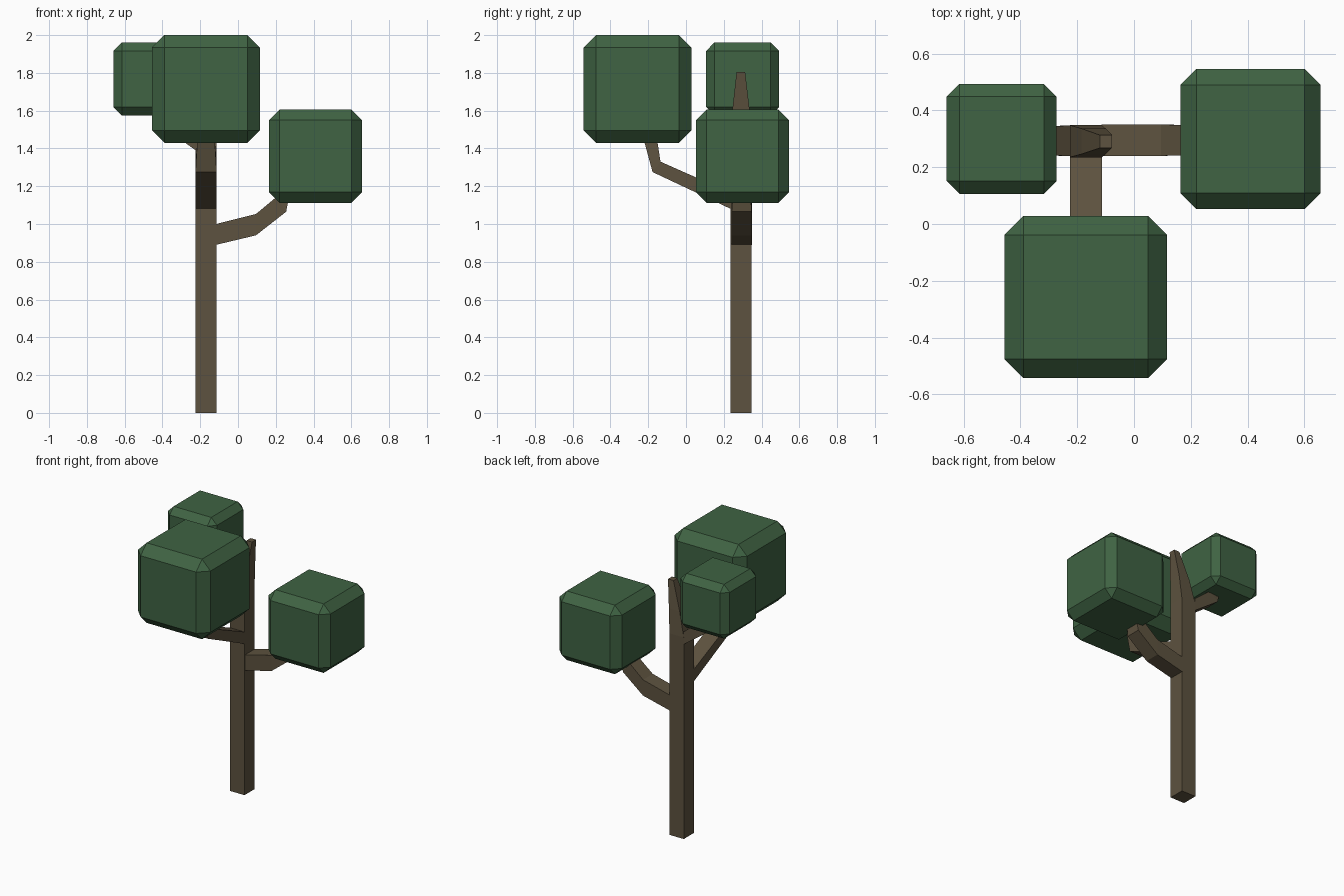
import bpy, bmesh

if "Cube" in bpy.data.objects:
    bpy.data.objects.remove(bpy.data.objects["Cube"])


def material(name, rgb):
    m = bpy.data.materials.new(name)
    m.diffuse_color = (*rgb, 1)
    m.use_nodes = True
    m.node_tree.nodes["Principled BSDF"].inputs["Base Color"].default_value = m.diffuse_color
    return m


BARK = material("bark", (0.11, 0.085, 0.05))
LEAF = material("leaf", (0.05, 0.125, 0.056))


def finish(name, bm, mat):
    bmesh.ops.recalc_face_normals(bm, faces=bm.faces[:])
    me = bpy.data.meshes.new(name)
    bm.to_mesh(me)
    bm.free()
    me.materials.append(mat)
    ob = bpy.data.objects.new(name, me)
    bpy.context.collection.objects.link(ob)
    return ob


def loft(name, rings):
    """Skin a list of four-point rings and cap both ends."""
    bm = bmesh.new()
    loops = [[bm.verts.new(p) for p in r] for r in rings]
    for a, b in zip(loops, loops[1:]):
        for i in range(4):
            j = (i + 1) % 4
            bm.faces.new((a[i], a[j], b[j], b[i]))
    bm.faces.new(loops[0])
    bm.faces.new(loops[-1])
    return finish(name, bm, BARK)


def branch(name, axis, mid, sections):
    """Each section: lower (u, z), upper (u, z), half width."""
    rings = []
    for (u0, z0), (u1, z1), w in sections:
        pts = [(u0, mid - w, z0), (u0, mid + w, z0), (u1, mid + w, z1), (u1, mid - w, z1)]
        rings.append([(u, v, z) if axis == 'x' else (v, u, z) for u, v, z in pts])
    loft(name, rings)


def foliage(name, centre, size, bevel):
    """Cube with a single flat chamfer."""
    bm = bmesh.new()
    bmesh.ops.create_cube(bm, size=size)
    bmesh.ops.bevel(bm, geom=bm.edges[:], offset=bevel, segments=1, affect='EDGES')
    finish(name, bm, LEAF).location = centre


# trunk with a leaning, tapered tip: (x0, x1, y0, y1, z)
loft("trunk", [[(x0, y0, z), (x1, y0, z), (x1, y1, z), (x0, y1, z)] for x0, x1, y0, y1, z in (
    (-0.226, -0.113, 0.235, 0.348, 0),
    (-0.226, -0.113, 0.235, 0.348, 1.44),
    (-0.185, -0.1, 0.246, 0.336, 1.61),
    (-0.12, -0.077, 0.268, 0.313, 1.805))])

# branches
branch("right_branch", 'x', 0.295, [
    ((-0.115, 0.89), (-0.115, 1.0), 0.055),
    ((0.095, 0.94), (0.095, 1.053), 0.055),
    ((0.255, 1.065), (0.2, 1.14), 0.053),
    ((0.29, 1.25), (0.22, 1.25), 0.04)])
branch("front_branch", 'y', -0.169, [
    ((0.237, 1.08), (0.237, 1.165), 0.056),
    ((-0.177, 1.275), (-0.135, 1.33), 0.056),
    ((-0.222, 1.44), (-0.152, 1.44), 0.046),
    ((-0.24, 1.52), (-0.18, 1.52), 0.038)])
branch("left_branch", 'x', 0.293, [
    ((-0.224, 1.39), (-0.224, 1.48), 0.054),
    ((-0.42, 1.53), (-0.36, 1.59), 0.048),
    ((-0.46, 1.65), (-0.4, 1.65), 0.035)])

# leaf blocks
foliage("front_foliage", (-0.17, -0.257, 1.715), 0.572, 0.067)
foliage("right_foliage", (0.41, 0.299, 1.359), 0.493, 0.056)
foliage("left_foliage", (-0.466, 0.3, 1.768), 0.387, 0.045)
